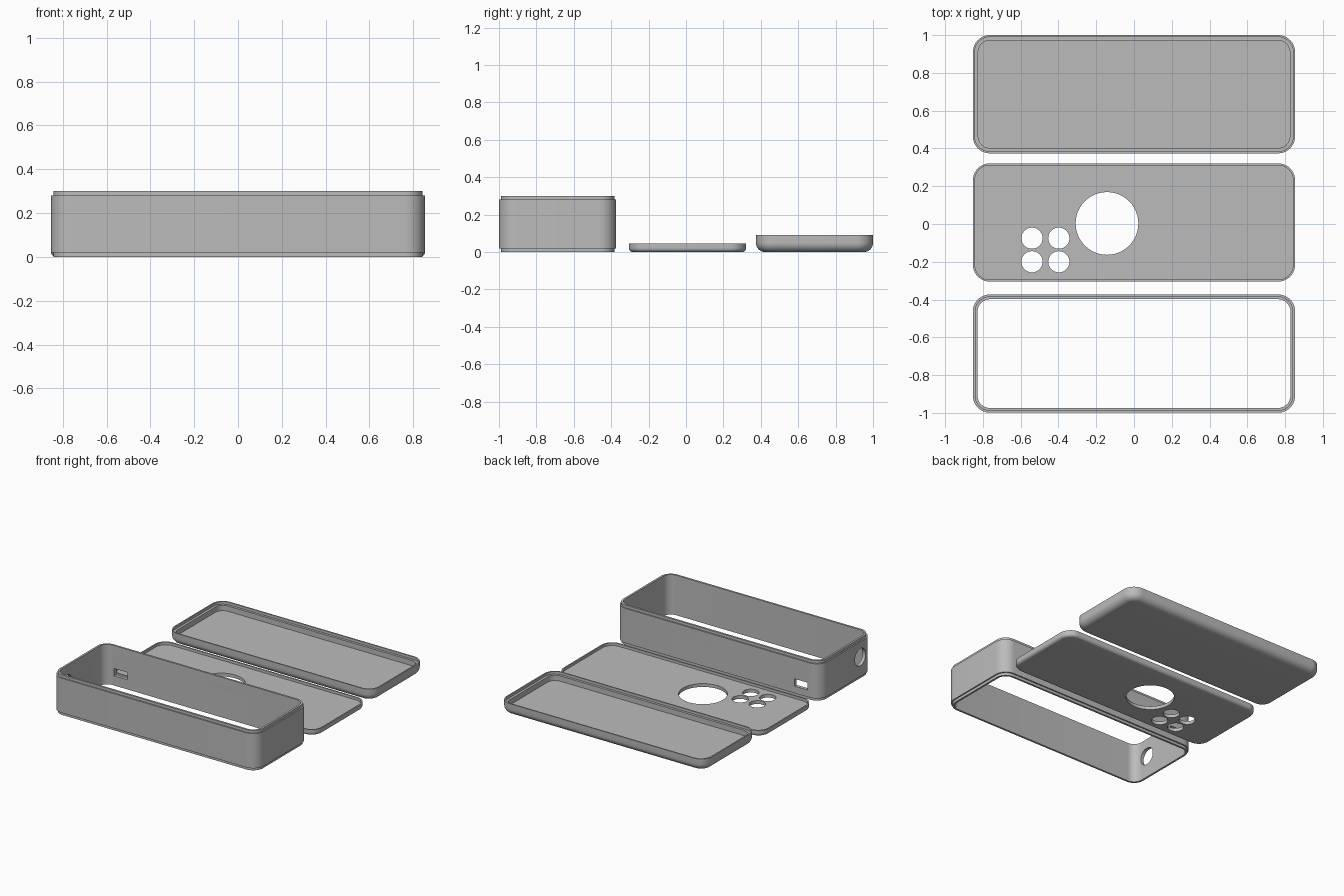
import bpy, bmesh, math
from mathutils import Matrix

if "Cube" in bpy.data.objects:
    bpy.data.objects.remove(bpy.data.objects["Cube"])

HALF_X, HALF_Y, CORNER = 0.853, 0.313, 0.09
LIP = 0.01        # width of the interlocking step
WALL = 0.025

grey = bpy.data.materials.new("plain grey")
grey.use_nodes = True
grey.diffuse_color = (0.5, 0.5, 0.5, 1)
grey.node_tree.nodes["Principled BSDF"].inputs["Base Color"].default_value = (0.5, 0.5, 0.5, 1)


def make_object(name, bm):
    bmesh.ops.recalc_face_normals(bm, faces=bm.faces)
    mesh = bpy.data.meshes.new(name)
    bm.to_mesh(mesh)
    bm.free()
    mesh.materials.append(grey)
    obj = bpy.data.objects.new(name, mesh)
    bpy.context.collection.objects.link(obj)
    return obj


def ring(bm, inset, z, steps=10):
    """Rounded rectangle of vertices, inset from the outer outline."""
    radius = CORNER - inset
    verts = []
    for i, (sx, sy) in enumerate([(1, 1), (-1, 1), (-1, -1), (1, -1)]):
        for k in range(steps + 1):
            a = math.pi / 2 * (i + k / steps)
            verts.append(bm.verts.new((sx * (HALF_X - CORNER) + radius * math.cos(a),
                                       sy * (HALF_Y - CORNER) + radius * math.sin(a), z)))
    return verts


def loft(name, profile, y, closed):
    """Sweep (inset, z) points round the outline; cap the ends unless closed."""
    bm = bmesh.new()
    rings = [ring(bm, *p) for p in profile]
    pairs = list(zip(rings, rings[1:]))
    if closed:
        pairs.append((rings[-1], rings[0]))
    for a, b in pairs:
        for i in range(len(a)):
            j = (i + 1) % len(a)
            bm.faces.new((a[i], a[j], b[j], b[i]))
    if not closed:
        bm.faces.new(rings[0])
        bm.faces.new(rings[-1])
    obj = make_object(name, bm)
    obj.location.y = y
    return obj


def fillet(radius, steps=8):
    """Rounded lower edge, from the underside out to the side wall."""
    angles = [math.pi / 2 * k / steps for k in range(steps + 1)]
    return [(radius * (1 - math.sin(a)), radius * (1 - math.cos(a))) for a in angles]


def cut(target, bm, name):
    cutter = make_object(name, bm)
    cutter.hide_render = True
    cutter.hide_set(True)
    mod = target.modifiers.new(name, "BOOLEAN")
    mod.operation = "DIFFERENCE"
    mod.solver = "EXACT"
    mod.object = cutter


def cylinder(bm, radius, matrix):
    bmesh.ops.create_cone(bm, cap_ends=True, segments=48, radius1=radius,
                          radius2=radius, depth=0.2, matrix=matrix)


# Open frame with a stepped lip on both rims
frame = loft("case_frame", [(LIP, 0), (LIP, 0.02), (0, 0.02), (0, 0.28), (LIP, 0.28),
                            (LIP, 0.3), (WALL, 0.3), (WALL, 0)], -0.686, True)

# Thin front plate with a shallow recess
plate = loft("front_plate", fillet(0.022) + [(0, 0.045), (LIP, 0.045), (LIP, 0.025)],
             0.008, False)

# Deeper back cover with ledge and cavity
cover = loft("back_cover", fillet(0.05) + [(0, 0.09), (LIP, 0.09), (LIP, 0.07),
                                           (WALL + 0.003, 0.07), (WALL + 0.003, 0.03)],
             0.687, False)

# Large round opening and four button holes in the plate
bm = bmesh.new()
cylinder(bm, 0.166, Matrix.Translation((-0.143, 0.003, 0)))
for x in (-0.54, -0.398):
    for y in (-0.075, -0.2):
        cylinder(bm, 0.056, Matrix.Translation((x, y, 0)))
cut(plate, bm, "plate_hole_cutter")

# Round socket hole in the end wall and a small slot in the rear wall
bm = bmesh.new()
cylinder(bm, 0.064, Matrix.Translation((-0.84, -0.85, 0.165)) @ Matrix.Rotation(math.pi / 2, 4, "Y"))
bmesh.ops.create_cube(bm, size=1, matrix=Matrix.Translation((-0.695, -0.385, 0.1))
                      @ Matrix.Diagonal((0.11, 0.15, 0.055, 1)))
cut(frame, bm, "frame_hole_cutter")

# Smooth the rounded surfaces, keep the edges crisp
for obj in (frame, plate, cover):
    bpy.ops.object.select_all(action="DESELECT")
    obj.select_set(True)
    bpy.context.view_layer.objects.active = obj
    for mod in list(obj.modifiers):
        bpy.ops.object.modifier_apply(modifier=mod.name)
    bpy.ops.object.shade_smooth_by_angle(angle=math.radians(30))
for obj in [o for o in bpy.data.objects if o.name.endswith("hole_cutter")]:
    bpy.data.objects.remove(obj)
